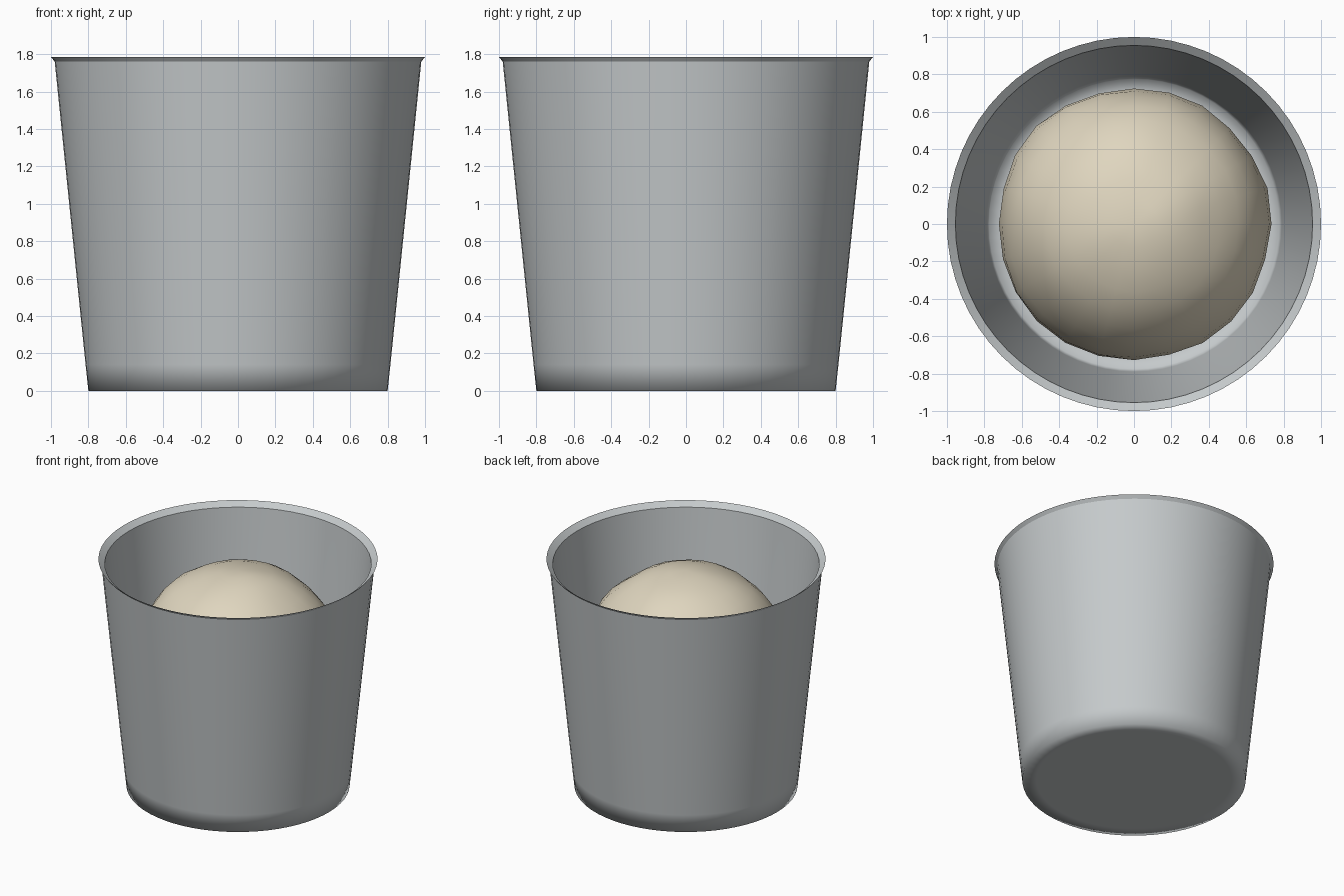
import bpy
import bmesh
import math
from mathutils import Vector, noise

cube = bpy.data.objects.get("Cube")
if cube:
    bpy.data.objects.remove(cube, do_unlink=True)


def material(name, rgb):
    mat = bpy.data.materials.new(name)
    mat.use_nodes = True
    mat.diffuse_color = (*rgb, 1)
    mat.node_tree.nodes["Principled BSDF"].inputs["Base Color"].default_value = (*rgb, 1)
    return mat


def add_object(name, bm, mat):
    bmesh.ops.recalc_face_normals(bm, faces=bm.faces)
    for face in bm.faces:
        face.smooth = True
    mesh = bpy.data.meshes.new(name)
    bm.to_mesh(mesh)
    bm.free()
    mesh.materials.append(mat)
    obj = bpy.data.objects.new(name, mesh)
    bpy.context.collection.objects.link(obj)
    return obj


steel = material("brushed steel", (0.56, 0.59, 0.60))
cream = material("cream dough", (0.74, 0.67, 0.52))

# Bucket: tapered wall with a flared lip, turned from one profile
profile = [(0, 0), (0.70, 0), (0.80, 0), (0.815, 0.14), (0.98, 1.76),
           (1.0, 1.785), (0.955, 1.75), (0.79, 0.14), (0.775, 0.03),
           (0.70, 0.03), (0, 0.03)]
bm = bmesh.new()
verts = [bm.verts.new((r, 0, z)) for r, z in profile]
edges = [bm.edges.new(pair) for pair in zip(verts, verts[1:])]
bmesh.ops.spin(bm, geom=verts + edges, cent=(0, 0, 0), axis=(0, 0, 1),
               angle=math.tau, steps=64, use_duplicate=False)
bmesh.ops.remove_doubles(bm, verts=bm.verts, dist=0.0005)

# Crisp edges at the lip only; the base corner stays softly shaded
for edge in bm.edges:
    a, b = (v.co for v in edge.verts)
    if abs(a.z - b.z) < 0.001 and a.z > 1.7:
        edge.smooth = False
add_object("bucket", bm, steel)

# Dough: slightly lumpy round mound resting on the bucket floor
bm = bmesh.new()
bmesh.ops.create_uvsphere(bm, u_segments=24, v_segments=18, radius=1)
for v in bm.verts:
    n = v.co.normalized()
    lump = 1 + 0.022 * noise.noise(n * 2.4 + Vector((3, 1, 7)))
    height = 0.67 if n.z > 0 else 0.98
    v.co = Vector((n.x * 0.73, n.y * 0.73, n.z * height)) * lump
    v.co.z = max(v.co.z + 1.03, 0.035)
add_object("dough", bm, cream)
